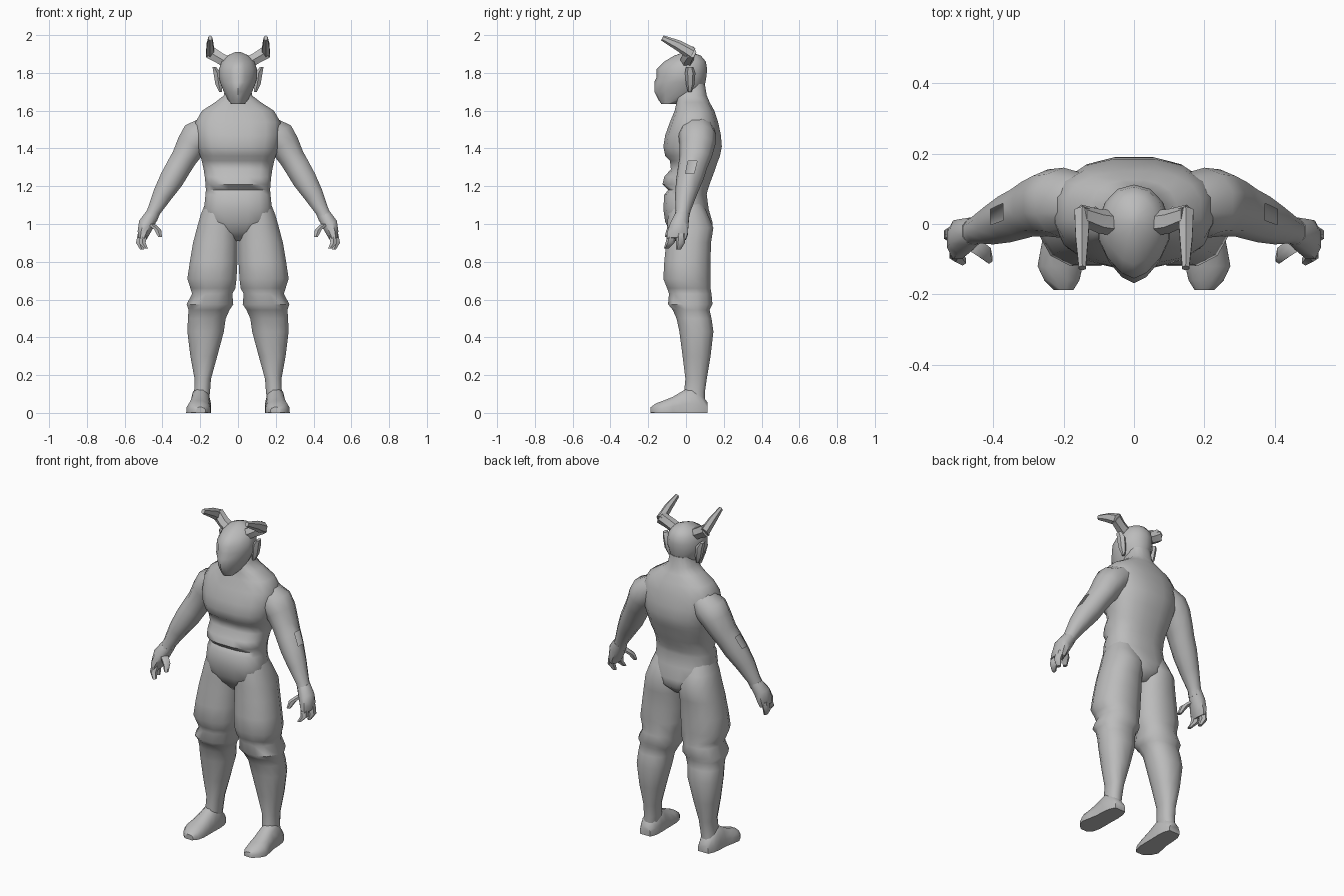
import bpy, bmesh, math
from mathutils import Vector

SKIN = bpy.data.materials.new("warm_grey")
SKIN.diffuse_color = (0.5, 0.5, 0.5, 1)


def outline(n, pf, pb):
    """Unit superellipse; pf / pb square off the front (-v) and back (+v)."""
    pts = []
    for i in range(n):
        a = 2 * math.pi * (i + 0.5) / n
        c, s = math.cos(a), math.sin(a)
        e = 2 / (pb if s > 0 else pf)
        pts.append((math.copysign(abs(c) ** e, c), math.copysign(abs(s) ** e, s)))
    m = max(abs(p[1]) for p in pts)
    k = max(abs(p[0]) for p in pts)
    return [(a / k, b / m) for a, b in pts]


def loft(name, rings, u, v, n=12, pf=2, pb=2, mirror=False, angle=50, hole=None, floor=False):
    """Skin a tube over rings of (centre, half size along u, half size along v)."""
    u, v = Vector(u).normalized(), Vector(v).normalized()
    bm = bmesh.new()
    loops = []
    for c, ru, rv in rings:
        loops.append([bm.verts.new(Vector(c) + u * a * ru + v * b * rv)
                      for a, b in outline(n, pf, pb)])
    for p, q in zip(loops, loops[1:]):
        for i in range(n):
            j = (i + 1) % n
            bm.faces.new((p[i], p[j], q[j], q[i]))
    bm.faces.new(loops[0])
    bm.faces.new(loops[-1])
    if floor:
        for w in bm.verts:
            w.co.z = max(w.co.z, 0)
    bmesh.ops.recalc_face_normals(bm, faces=bm.faces)
    if hole:
        f = min(bm.faces, key=lambda f: (f.calc_center_median() - Vector(hole)).length)
        bmesh.ops.delete(bm, geom=[f], context='FACES')
    me = bpy.data.meshes.new(name)
    bm.to_mesh(me)
    bm.free()
    me.materials.append(SKIN)
    ob = bpy.data.objects.new(name, me)
    bpy.context.collection.objects.link(ob)
    bpy.context.view_layer.objects.active = ob
    ob.select_set(True)
    bpy.ops.object.shade_smooth_by_angle(angle=math.radians(angle))
    ob.select_set(False)
    if mirror:
        ob.modifiers.new("mirror", 'MIRROR')
    return ob


def slabs(rows):
    """Horizontal rings from (z, x min, x max, y front, y back)."""
    return [(((a + b) / 2, (f + k) / 2, z), (b - a) / 2, (k - f) / 2) for z, a, b, f, k in rows]


X, Y, Z = (1, 0, 0), (0, 1, 0), (0, 0, 1)

# Torso with neck, overhanging chest and belly folds
torso = [(1.74, .065, -.03, .10), (1.68, .075, -.05, .11), (1.645, .12, -.05, .125),
         (1.60, .19, -.06, .15), (1.54, .225, -.085, .17), (1.47, .225, -.11, .185),
         (1.41, .215, -.12, .19), (1.36, .20, -.11, .18), (1.335, .192, -.085, .17),
         (1.29, .182, -.08, .155), (1.25, .176, -.115, .14), (1.21, .172, -.125, .125),
         (1.18, .17, -.095, .115), (1.155, .172, -.115, .11), (1.08, .18, -.12, .12),
         (1.01, .175, -.11, .14), (.96, .12, -.085, .14), (.91, .04, -.04, .09)]
loft("torso", slabs([(z, -w, w, f, b) for z, w, f, b in torso]), X, Y, 16, 2.7, 2.4)

# Head with wedge-shaped face
head = [(1.635, .035, -.13, -.06), (1.66, .055, -.148, .03), (1.70, .075, -.168, .09),
        (1.75, .095, -.168, .103), (1.78, .102, -.155, .108), (1.82, .10, -.155, .112),
        (1.86, .087, -.115, .105), (1.89, .06, -.065, .08), (1.91, .015, -.01, .03)]
loft("head", slabs([(z, -w, w, f, b) for z, w, f, b in head]), X, Y, 14, 1.6, 2.1)

# Ears
loft("ear", slabs([(1.70, .085, .10, .01, .03), (1.74, .085, .12, 0, .045),
                   (1.80, .09, .13, -.005, .05), (1.83, .115, .135, 0, .04)]),
     X, Y, 6, mirror=True)

# Horns: out from the skull, then bent forward and up
loft("horn_base", [((.04, 0, 1.845), .032, .036), ((.10, .008, 1.88), .03, .035),
                   ((.15, .025, 1.91), .034, .03)], (-.5, 0, .87), Y, 6, mirror=True, angle=30)
loft("horn_tip", [((.147, .035, 1.90), .022, .034), ((.148, -.04, 1.945), .018, .028),
                  ((.147, -.125, 1.985), .01, .015)], X, (0, .45, .9), 6, mirror=True, angle=30)

# Arms with a small square opening at the outer elbow
arm = [((.13, .06, 1.53), .07, .08), ((.20, .06, 1.475), .093, .10),
       ((.245, .06, 1.42), .08, .095), ((.285, .05, 1.35), .068, .085),
       ((.315, .035, 1.30), .066, .078), ((.352, .02, 1.235), .064, .072),
       ((.40, 0, 1.155), .052, .058), ((.445, -.015, 1.07), .036, .040),
       ((.462, -.025, 1.03), .036, .040)]
loft("arm", arm, (.87, 0, .5), Y, 10, mirror=True, hole=(.40, .015, 1.30))

# Hands: palm, two finger groups and thumb
loft("palm", [((.455, -.02, 1.05), .036, .038), ((.485, -.035, 1.00), .042, .048),
              ((.502, -.045, .95), .032, .055), ((.508, -.05, .92), .022, .05)],
     (.9, 0, .4), Y, 8, mirror=True)
for name, pts in (("outer_fingers", [(.51, -.025, .95), (.522, -.03, .90), (.508, -.04, .865)]),
                  ("front_fingers", [(.50, -.07, .95), (.507, -.085, .90), (.487, -.105, .87)]),
                  ("thumb", [(.46, -.055, 1.0), (.425, -.08, .97), (.412, -.10, .93)])):
    loft(name, [(p, r, r * 1.3) for p, r in zip(pts, (.02, .018, .010))],
         X, Y, 6, mirror=True)

# Legs: baggy thigh, knee cuff, calf
leg = [(1.13, .02, .165, -.08, .08), (1.05, .005, .197, -.095, .115), (.98, .002, .217, -.10, .145),
       (.90, .002, .238, -.105, .132), (.80, .003, .255, -.115, .13), (.71, .008, .268, -.12, .13),
       (.66, .014, .252, -.10, .13), (.63, .03, .243, -.09, .135), (.575, .025, .272, -.095, .14),
       (.545, .045, .262, -.07, .125), (.50, .065, .265, -.05, .135), (.43, .075, .268, -.035, .145),
       (.30, .11, .252, -.018, .13), (.18, .143, .23, -.003, .11), (.11, .148, .232, -.01, .10),
       (.06, .155, .235, -.01, .10)]
loft("leg", slabs(leg), X, Y, 12, 2.3, 2.3, mirror=True)

# Feet, flat underneath
foot = [(.115, .195, .035, .055), (.08, .197, .05, .10), (.03, .198, .055, .14),
        (-.02, .20, .055, .115), (-.07, .205, .06, .085), (-.12, .21, .064, .065),
        (-.16, .205, .05, .05), (-.187, .20, .028, .03)]
loft("foot", [((x, y, .01), w, t - .01) for y, x, w, t in foot], X, Z, 12, 2.6, 2.3,
     mirror=True, floor=True)
